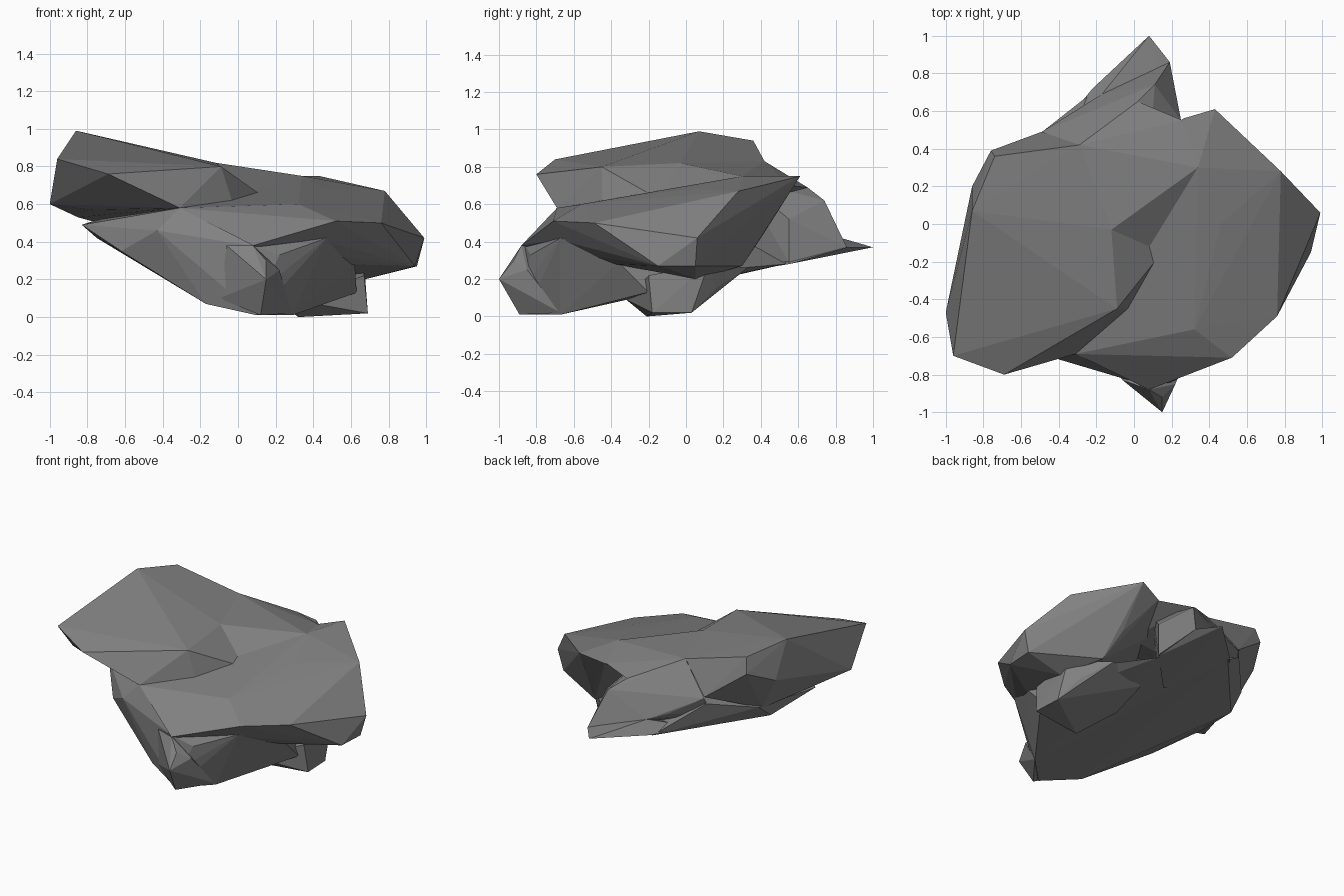
import bpy, bmesh


def chunk(name, points):
    """Faceted stone chunk: the hull around a few corner points."""
    bm = bmesh.new()
    for p in points:
        bm.verts.new(p)
    bmesh.ops.convex_hull(bm, input=list(bm.verts))
    loose = [v for v in bm.verts if not v.link_faces]
    bmesh.ops.delete(bm, geom=loose, context='VERTS')
    bmesh.ops.recalc_face_normals(bm, faces=list(bm.faces))
    mesh = bpy.data.meshes.new(name)
    bm.to_mesh(mesh)
    bm.free()
    obj = bpy.data.objects.new(name, mesh)
    bpy.context.collection.objects.link(obj)
    return obj


# main lower mass, sloping up to the left and back
rock = chunk("rock", [
    (-.31, -.69, .58), (-.31, -.74, .42), (-.43, -.71, .46), (-.15, -.79, .27),
    (-.06, -.82, .40), (.08, -.86, .38), (.15, -.86, .17), (.10, -.86, .01),
    (.29, -.67, .01), (-.17, -.74, .07), (-.38, -.65, .20), (-.62, -.55, .35),
    (-.83, -.30, .49), (-.75, .10, .42), (-.74, .22, .52), (-.50, .48, .58),
    (-.22, .70, .36), (.24, .53, .28), (.45, .30, .26), (.63, -.20, .13),
    (.30, -.69, .10), (.62, -.36, .29), (.47, -.67, .42), (.22, -.83, .33)])

# narrow pointed toe at the front
front_toe = chunk("front_toe", [
    (.08, -.88, .38), (.15, -.92, .30), (.15, -1.0, .20), (.12, -.89, .01),
    (-.06, -.83, .38), (-.10, -.78, .10), (.22, -.85, .25), (.29, -.67, .02),
    (.0, -.60, .30)])

# high tilted slab on the left
upper_slab = chunk("upper_slab", [
    (-.86, .07, .99), (-.74, .36, .94), (-.29, .42, .83), (-.12, -.03, .82),
    (-.09, -.45, .80), (-.69, -.80, .76), (-.96, -.70, .84), (-1.0, -.47, .60),
    (-.86, .20, .74), (-.76, .39, .83), (-.49, .49, .63), (-.31, -.69, .58),
    (-.03, -.45, .61), (.15, -.15, .63), (-.78, -.50, .57), (-.85, -.20, .53),
    (-.74, .18, .50)])

# saddle joining the two slabs
saddle = chunk("saddle", [
    (-.29, .42, .83), (.08, .29, .77), (-.12, -.03, .82), (.34, .30, .75),
    (.15, -.15, .63), (.02, .65, .69), (.26, .55, .70), (-.2, .2, .55),
    (.25, .25, .55)])

# lower slab jutting out to the right
right_slab = chunk("right_slab", [
    (.34, .30, .75), (.43, .61, .75), (.78, .28, .67), (.26, .56, .70),
    (.99, .06, .42), (.92, -.12, .40), (.76, -.49, .50), (.52, -.71, .51),
    (.32, -.56, .60), (.41, -.36, .62), (.46, 0, .68), (.10, -.15, .61),
    (-.03, -.45, .60), (-.31, -.69, .58), (.08, -.88, .38), (.10, .30, .60),
    (.94, -.15, .27), (.95, .05, .27), (.60, -.38, .28), (.45, .42, .45),
    (.52, .30, .27), (.44, -.68, .41), (.78, -.05, .24), (.67, .05, .20)])

# steep wall at the back, above the ledge
back_wall = chunk("back_wall", [
    (.19, .86, .37), (.11, .74, .62), (.02, .65, .69), (-.29, .42, .83),
    (-.49, .49, .62), (-.17, .69, .46), (-.28, .62, .50), (.25, .55, .52),
    (.25, .55, .29), (0, .25, .30), (.08, .29, .74), (-.50, .42, .48)])

# flat pointed ledge at the back
back_ledge = chunk("back_ledge", [
    (.08, 1.0, .37), (.19, .86, .37), (-.17, .69, .46), (-.22, .72, .37),
    (.25, .55, .28), (.0, .30, .24), (-.40, .50, .40), (.15, .60, .42)])

# foot under the right side, blending into the underside
foot = chunk("foot", [
    (.32, -.21, .0), (.30, -.32, .09), (.69, -.18, .02), (.68, .03, .02),
    (.63, -.20, .13), (.60, .16, .15), (.67, .12, .28), (.67, -.20, .22),
    (.15, .0, .13), (.45, .33, .26), (.15, .25, .22)])

# fuse all chunks into one stone
parts = (front_toe, upper_slab, saddle, right_slab, back_wall, back_ledge, foot)
for part in parts:
    mod = rock.modifiers.new("fuse", 'BOOLEAN')
    mod.operation = 'UNION'
    mod.solver = 'EXACT'
    mod.object = part
bpy.context.view_layer.update()
graph = bpy.context.evaluated_depsgraph_get()
fused = bpy.data.meshes.new_from_object(rock.evaluated_get(graph))
rock.modifiers.clear()
rock.data = fused
for part in parts:
    bpy.data.objects.remove(part)

# dark grey stone
stone = bpy.data.materials.new("dark_stone")
stone.diffuse_color = (.22, .22, .22, 1)
rock.data.materials.clear()
rock.data.materials.append(stone)
